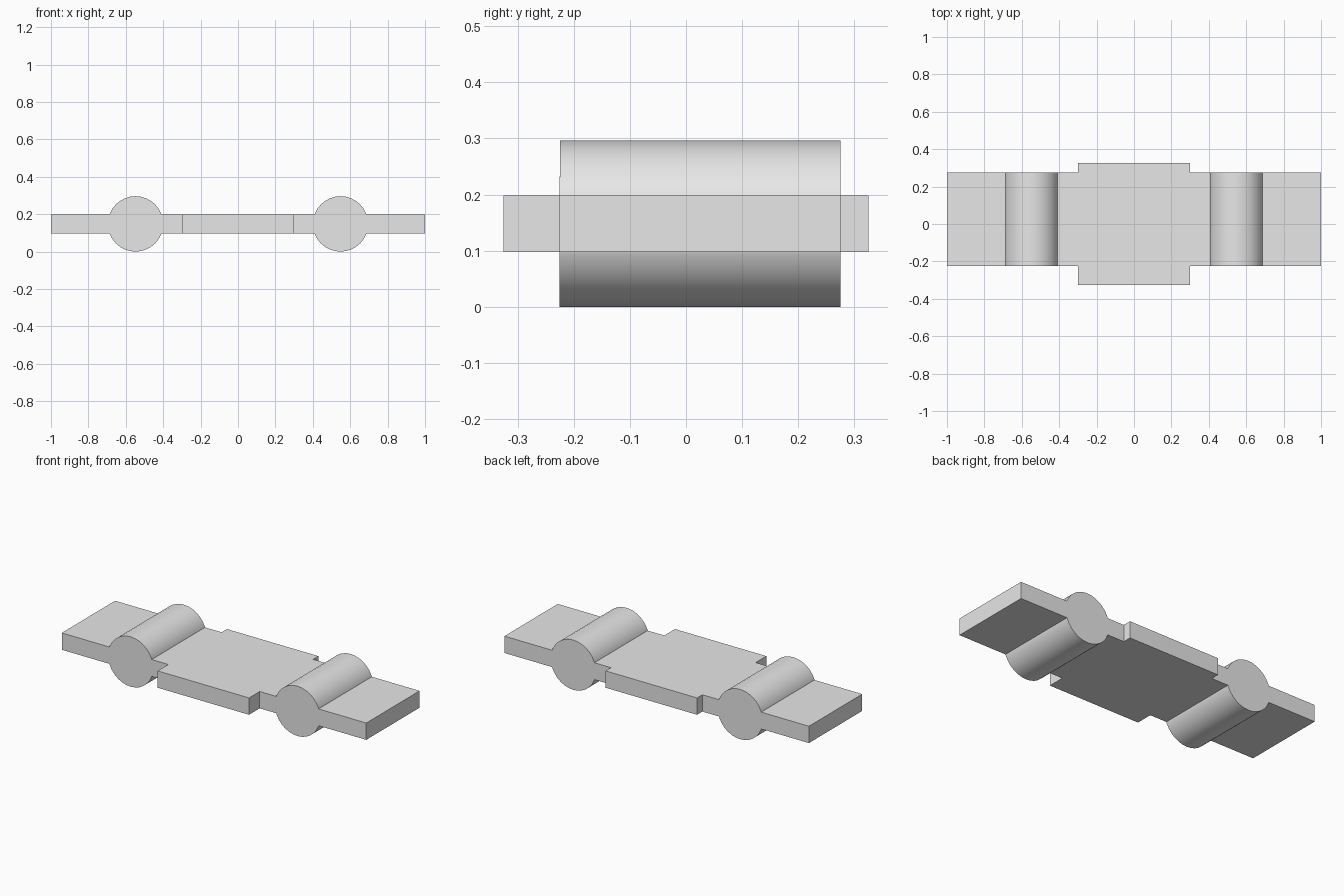
import bpy, bmesh, math
from mathutils import Matrix, Vector

cube = bpy.data.objects.get("Cube")
if cube:
    bpy.data.objects.remove(cube, do_unlink=True)

RADIUS = 0.148          # roller radius, also the height of its axis
THICK = 0.10            # plate thickness
Y_MIN, Y_MAX = -0.225, 0.275
Y_MID = (Y_MIN + Y_MAX) / 2

grey = bpy.data.materials.new("plain grey")
grey.use_nodes = True
colour = (0.8, 0.8, 0.8, 1)
grey.diffuse_color = colour
grey.node_tree.nodes["Principled BSDF"].inputs["Base Color"].default_value = colour


def make_object(name, bm):
    bmesh.ops.recalc_face_normals(bm, faces=bm.faces)
    mesh = bpy.data.meshes.new(name)
    bm.to_mesh(mesh)
    bm.free()
    mesh.materials.append(grey)
    obj = bpy.data.objects.new(name, mesh)
    bpy.context.collection.objects.link(obj)
    return obj


# Plate with a wider middle, extruded from its outline
half = [(1, Y_MIN), (1, Y_MAX), (0.3, Y_MAX), (0.3, 0.325)]
back = half[1:] + [(-x, y) for x, y in reversed(half[1:])]
front = [(-1, Y_MIN), (-0.3, Y_MIN), (-0.3, -0.325),
         (0.3, -0.325), (0.3, Y_MIN), (1, Y_MIN)]
bm = bmesh.new()
face = bm.faces.new([bm.verts.new((x, y, RADIUS - THICK / 2)) for x, y in back + front])
ext = bmesh.ops.extrude_face_region(bm, geom=[face])
top = [v for v in ext["geom"] if isinstance(v, bmesh.types.BMVert)]
bmesh.ops.translate(bm, verts=top, vec=Vector((0, 0, THICK)))
plate = make_object("plate", bm)

# Rollers across the plate, joined into it
for side, x in (("left", 0.548), ("right", -0.548)):
    bm = bmesh.new()
    place = Matrix.Translation((x, Y_MID, RADIUS)) @ Matrix.Rotation(math.pi / 2, 4, "X")
    bmesh.ops.create_cone(bm, cap_ends=True, segments=32, radius1=RADIUS,
                          radius2=RADIUS, depth=Y_MAX - Y_MIN, matrix=place)
    roller = make_object(side + "_roller", bm)
    union = plate.modifiers.new(side + "_union", "BOOLEAN")
    union.operation = "UNION"
    union.solver = "EXACT"
    union.object = roller
    bpy.context.view_layer.objects.active = plate
    bpy.ops.object.modifier_apply(modifier=union.name)
    bpy.data.objects.remove(roller, do_unlink=True)

# Merge the coplanar faces left by the joins
bm = bmesh.new()
bm.from_mesh(plate.data)
bmesh.ops.remove_doubles(bm, verts=bm.verts, dist=0.0001)
bmesh.ops.dissolve_limit(bm, angle_limit=math.radians(1),
                         verts=bm.verts, edges=bm.edges)
bm.to_mesh(plate.data)
bm.free()

bpy.ops.object.select_all(action="DESELECT")
plate.select_set(True)
bpy.context.view_layer.objects.active = plate
bpy.ops.object.shade_smooth_by_angle(angle=math.radians(30))
